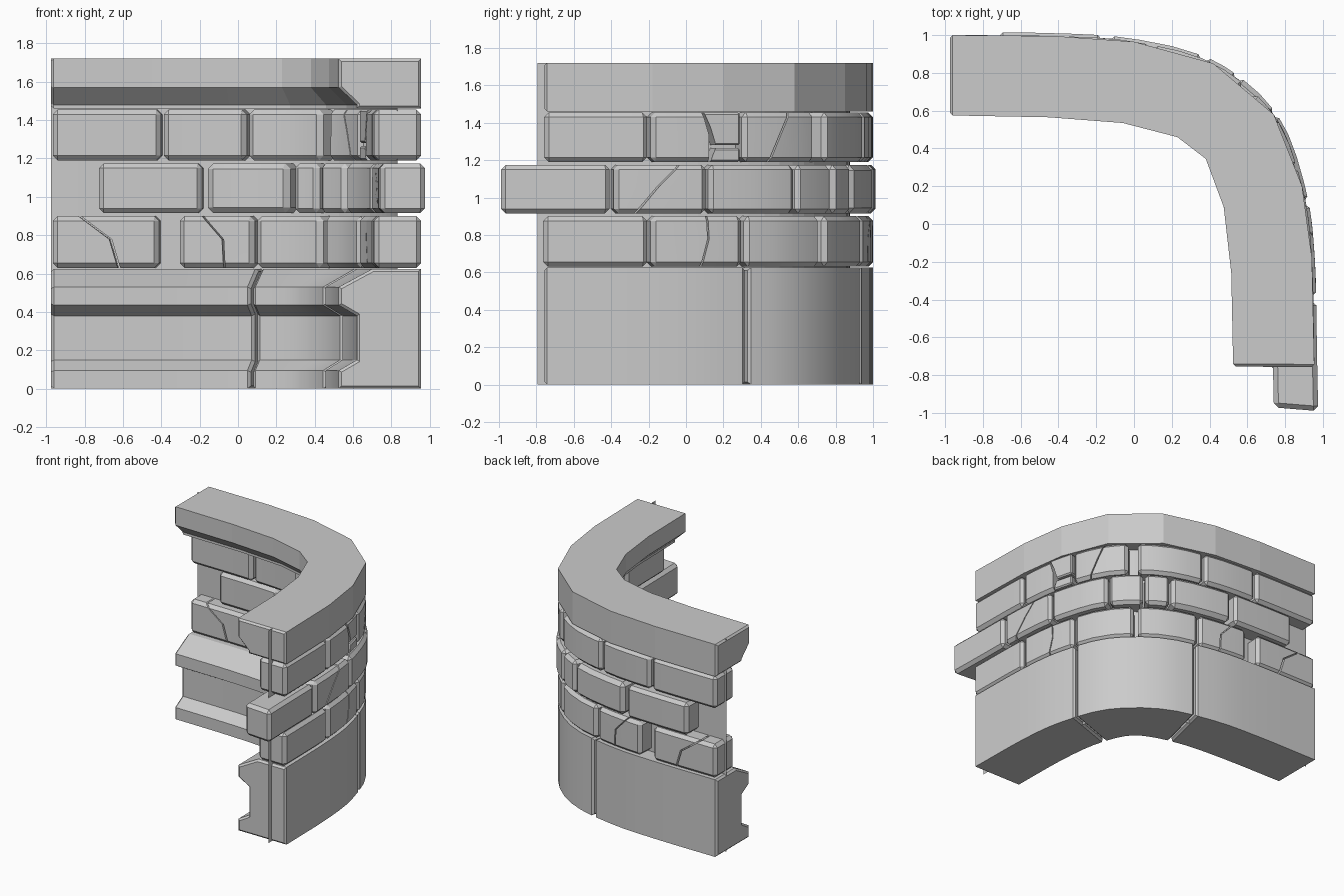
import bpy, bmesh, math
from mathutils import Vector

if "Cube" in bpy.data.objects:
    bpy.data.objects.remove(bpy.data.objects["Cube"])

# Plan of the curved wall: matching stations on the outer and inner faces
OUT = [Vector(p) for p in [(-.975, 1), (-.42, .995), (0, .965), (.42, .85),
                           (.74, .58), (.89, .2), (.942, -.18), (.955, -.757)]]
INN = [Vector(p) for p in [(-.975, .575), (-.45, .565), (-.06, .535), (.23, .46),
                           (.38, .345), (.475, .09), (.515, -.26), (.525, -.755)]]


def along(pts, t):
    """Smooth point at station t, straight beyond either end."""
    i = min(max(int(math.floor(t)), 0), len(pts) - 2)
    k = t - i
    b, c = pts[i], pts[i + 1]
    if k < 0 or k > 1:
        return b + (c - b) * k
    a = pts[i - 1] if i > 0 else 2 * b - c
    d = pts[i + 2] if i + 2 < len(pts) else 2 * c - b
    return 0.5 * (2 * b + (c - a) * k + (2 * a - 5 * b + 4 * c - d) * k * k
                  + (3 * b - a - 3 * c + d) * k ** 3)


def point(t, f, z):
    o = along(OUT, t)
    p = o + (along(INN, t) - o) * f
    return (p.x, p.y, z)


def finish(bm, name):
    bmesh.ops.recalc_face_normals(bm, faces=bm.faces[:])
    me = bpy.data.meshes.new(name)
    bm.to_mesh(me)
    bm.free()
    ob = bpy.data.objects.new(name, me)
    bpy.context.collection.objects.link(ob)
    return ob


def sweep(profile, lo, hi, n, end_bevel=0.0):
    """Sweep a (depth, height) profile along the wall and close both ends."""
    bm = bmesh.new()
    rings = [[bm.verts.new(point(lo + (hi - lo) * u / n, f, z)) for f, z in profile]
             for u in range(n + 1)]
    m = len(profile)
    for r, s in zip(rings, rings[1:]):
        for j in range(m):
            bm.faces.new((r[j], r[(j + 1) % m], s[(j + 1) % m], s[j]))
    ends = [bm.faces.new(rings[0]), bm.faces.new(rings[-1])]
    if end_bevel:
        bmesh.ops.recalc_face_normals(bm, faces=bm.faces[:])
        bmesh.ops.bevel(bm, geom=[e for f in ends for e in f.edges], offset=end_bevel,
                        segments=1, affect='EDGES', clamp_overlap=True)
    return bm


def brick(name, z0, z1, lo, hi, f0, f1, bevel=.025, gap=.018):
    """One curved brick; an end given as (bottom, middle, top) is a crack, left sharp."""
    crack = [isinstance(e, tuple) for e in (lo, hi)]
    g = [.012 if c else gap for c in crack]
    lo = [t + g[0] for t in (lo if crack[0] else (lo,) * 3)]
    hi = [t - g[1] for t in (hi if crack[1] else (hi,) * 3)]
    zs = [z0, z0 + (z1 - z0) * .55, z1]
    prof = [(f0, 0), (f0, 1), (f0, 2), (f1, 2), (f1, 1), (f1, 0)]
    n = max(1, math.ceil((hi[1] - lo[1]) * 2.5))
    bm = bmesh.new()
    rings = [[bm.verts.new(point(lo[k] + (hi[k] - lo[k]) * u / n, f, zs[k]))
              for f, k in prof] for u in range(n + 1)]
    for r, s in zip(rings, rings[1:]):
        for j in range(6):
            bm.faces.new((r[j], r[(j + 1) % 6], s[(j + 1) % 6], s[j]))
    cracked = set()
    for r, c in ((rings[0], crack[0]), (rings[-1], crack[1])):
        for ids in ((0, 1, 4, 5), (1, 2, 3, 4)):
            face = bm.faces.new([r[i] for i in ids])
            if c:
                cracked.add(face)
    bmesh.ops.recalc_face_normals(bm, faces=bm.faces[:])
    edges = [e for e in bm.edges if e.calc_face_angle(0) > .9
             and not any(f in cracked for f in e.link_faces)]
    bmesh.ops.bevel(bm, geom=edges, offset=bevel, segments=1,
                    affect='EDGES', clamp_overlap=True)
    return finish(bm, name)


def shade(ob):
    bpy.ops.object.select_all(action='DESELECT')
    ob.select_set(True)
    bpy.context.view_layer.objects.active = ob
    bpy.ops.object.shade_smooth_by_angle(angle=math.radians(18))


# Moulded base in three blocks
base = [(0, 0), (0, .625), (.59, .625), (1, .53), (1, .435), (.78, .38),
        (.78, .15), (1, .095), (1, 0)]
for i, (a, b) in enumerate([(0, 2.38), (2.42, 4.66), (4.7, 7)]):
    shade(finish(sweep(base, a, b, round((b - a) * 3), .015), f"base_block_{i + 1}"))

# Coping on top, faceted
cap = [(0, 1.46), (0, 1.72), (1, 1.72), (1, 1.57), (.78, 1.48), (.78, 1.46)]
finish(sweep(cap, 0, 7, 7, .02), "coping")

# Thin mortar sheet behind the bricks
bm = bmesh.new()
cols = [[bm.verts.new(point(i * 7.07 / 28, .29, z)) for z in (0, 1.72)] for i in range(29)]
for p, q in zip(cols, cols[1:]):
    bm.faces.new((p[0], q[0], q[1], p[1]))
finish(bm, "mortar_sheet")

# Brick courses: runs of joints; tuples are slanted cracks, breaks are wide gaps
courses = [
    ("lower", .63, .90, 0, .57, [
        [0, (.64, .56, .27), 1.07],
        [1.28, (1.9, 1.88, 1.6), 2.33, 3.48],
        [3.52, 4.72, (5.33, 5.22, 5.24), 6.03, 7.03]]),
    ("middle", .915, 1.175, -.035, .51, [
        [.43, 1.6], [2.87, 3.35, 4.0, 5.24, (6.18, 5.94, 5.66), 6.4, 7.42]]),
    ("upper", 1.19, 1.455, 0, .57, [
        [0, 1.09, 2.22, 3.48],
        [3.62, (4.38, 4.22, 4.08), 4.75],
        [(5.2, 5.2, 5.3), 6.03, 7.02]]),
]
for name, z0, z1, f0, f1, runs in courses:
    k = 0
    for run in runs:
        for a, b in zip(run, run[1:]):
            k += 1
            shade(brick(f"{name}_brick_{k}", z0, z1, a, b, f0, f1))

# Brick standing proud of the inner face, and the one split by a forked crack
shade(brick("proud_brick", .915, 1.175, 1.65, 2.87, -.035, .6, .03))
shade(brick("split_brick_bottom", 1.19, 1.265, 4.75, (5.2, 5.16, 5.12), 0, .57, .01))
shade(brick("split_brick_top", 1.28, 1.455, 4.75, (5.12, 5.2, 5.3), 0, .57, .01))
